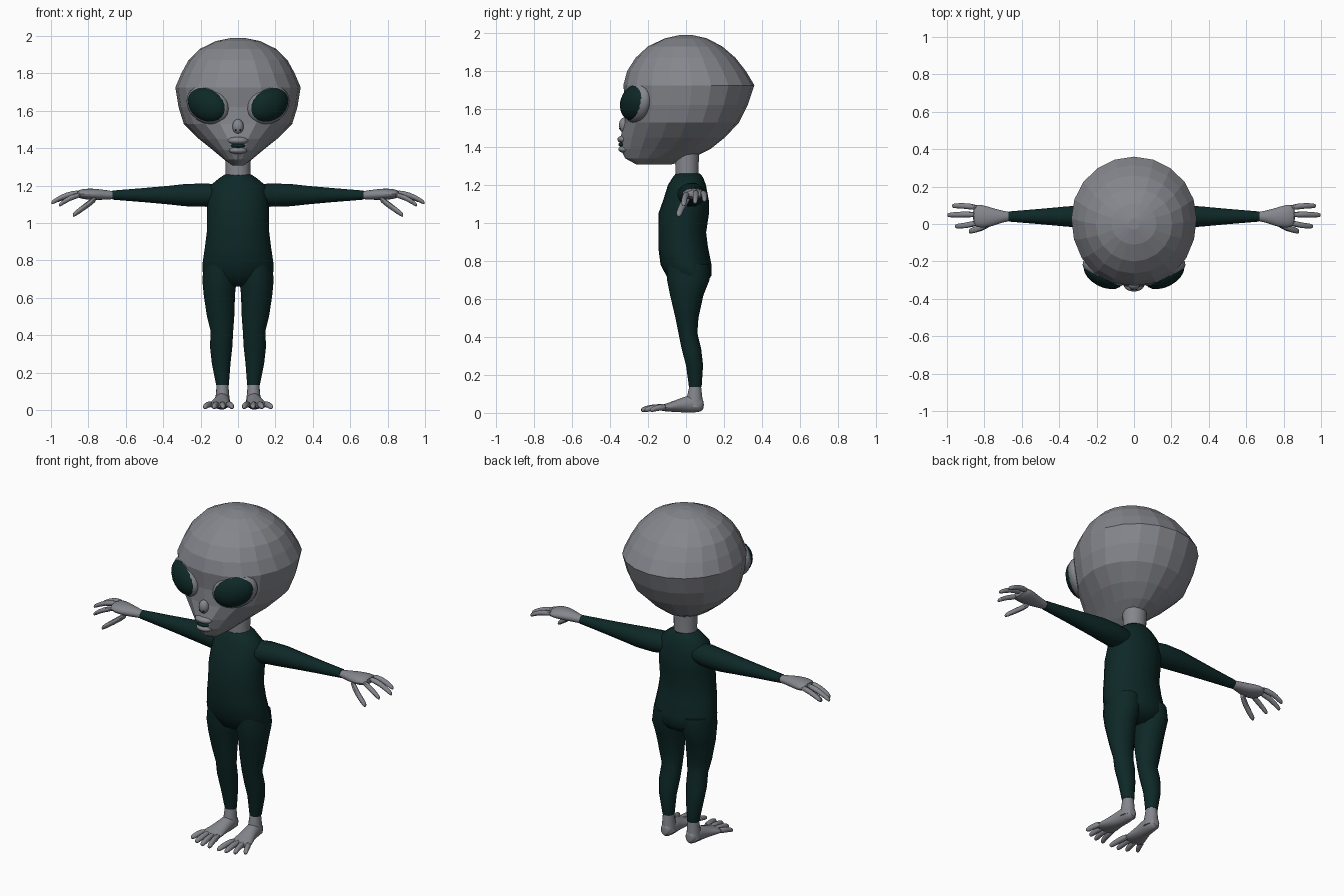
import bpy, bmesh, math
from mathutils import Vector, Matrix

if "Cube" in bpy.data.objects:
    bpy.data.objects.remove(bpy.data.objects["Cube"], do_unlink=True)


def material(name, color):
    m = bpy.data.materials.new(name)
    m.use_nodes = True
    m.diffuse_color = (*color, 1)
    m.node_tree.nodes["Principled BSDF"].inputs["Base Color"].default_value = (*color, 1)
    return m


SKIN = material("grey_skin", (0.235, 0.24, 0.265))
SUIT = material("dark_green_suit", (0.004, 0.021, 0.020))


def finish(name, bm, mat, mirror=False, smooth=True, subdiv=0):
    bmesh.ops.recalc_face_normals(bm, faces=bm.faces)
    me = bpy.data.meshes.new(name)
    bm.to_mesh(me)
    bm.free()
    me.materials.append(mat)
    if smooth:
        me.shade_smooth()
        me.set_sharp_from_angle(angle=math.radians(45))
    else:
        me.shade_flat()
    ob = bpy.data.objects.new(name, me)
    bpy.context.collection.objects.link(ob)
    if mirror:
        ob.modifiers.new("mirror", "MIRROR").use_mirror_merge = False
    if subdiv:
        ob.modifiers.new("subdivision", "SUBSURF").levels = subdiv
        ob.modifiers["subdivision"].render_levels = subdiv
    return ob


def bridge(bm, loops):
    """Skin a list of equal point loops and close both ends."""
    rows = [[bm.verts.new(p) for p in loop] for loop in loops]
    n = len(rows[0])
    for a, b in zip(rows, rows[1:]):
        for i in range(n):
            j = (i + 1) % n
            bm.faces.new((a[i], a[j], b[j], b[i]))
    bm.faces.new(rows[0])
    bm.faces.new(rows[-1])


def loft(name, axis, rings, mat, sides=14, **kw):
    """Rings are (x, y, z, radius, radius), radii in the two other axes' order."""
    u, v = {"x": ((0, 1, 0), (0, 0, 1)), "y": ((1, 0, 0), (0, 0, 1)),
            "z": ((1, 0, 0), (0, 1, 0))}[axis]
    loops = []
    for x, y, z, ru, rv in rings:
        angles = [math.tau * i / sides for i in range(sides)]
        loops.append([Vector((x, y, z)) + Vector(u) * ru * math.cos(a)
                      + Vector(v) * rv * math.sin(a) for a in angles])
    bm = bmesh.new()
    bridge(bm, loops)
    return finish(name, bm, mat, **kw)


def digit(name, axis, points, r):
    """Tapered finger or toe with a rounded tip."""
    pts = [Vector(p) for p in points]
    tip = pts[-1] + (pts[-1] - pts[-2]).normalized() * r * 0.6
    rings = [(*p, r * s, r * s) for p, s in zip(pts + [tip], (1.25, 1.1, 1.0, 0.5))]
    loft(name, axis, rings, SKIN, sides=8, mirror=True, subdiv=1)


def ellipsoid(name, center, radii, mat, rot=None, **kw):
    bm = bmesh.new()
    bmesh.ops.create_uvsphere(bm, u_segments=20, v_segments=12, radius=1)
    turn = rot or Matrix.Identity(4)
    bm.transform(Matrix.Translation(center) @ turn @ Matrix.Diagonal((*radii, 1)))
    return finish(name, bm, mat, **kw)


# Head: (height, half width, front y, back y, widest y, front narrowing)
HEAD = [(1.99, .03, -.03, .03, 0, 1), (1.972, .12, -.11, .11, 0, 1),
        (1.93, .205, -.20, .19, 0, 1), (1.87, .265, -.265, .26, .01, .95),
        (1.80, .303, -.31, .315, .02, .9), (1.725, .335, -.33, .36, .03, .85),
        (1.62, .318, -.318, .325, .02, .8), (1.53, .29, -.325, .28, 0, .95),
        (1.45, .21, -.345, .205, -.03, 1.15), (1.39, .135, -.345, .13, -.08, 1.1),
        (1.34, .075, -.32, .03, -.15, 1), (1.307, .03, -.26, -.08, -.19, 1)]
loops = []
for z, w, front, back, mid, narrow in HEAD:
    loop = []
    for i in range(20):
        a = math.tau * i / 20
        s, c = math.sin(a), math.cos(a)
        power = narrow if c < 0 else 1
        depth = (back - mid) if c > 0 else (mid - front)
        loop.append((math.copysign(abs(s) ** power, s) * w, mid + depth * c, z))
    loops.append(loop)
bm = bmesh.new()
bridge(bm, loops)
finish("head", bm, SKIN, smooth=False)

# Slanted almond eyes in raised sockets
tilt = Matrix.Rotation(math.radians(28), 4, "Z") @ Matrix.Rotation(math.radians(-24), 4, "Y")
ellipsoid("eye_socket", (.162, -.259, 1.632), (.129, .058, .1), SKIN, tilt, mirror=True)
ellipsoid("eye", (.163, -.268, 1.632), (.119, .068, .09), SUIT, tilt, mirror=True)

# Nose, nostrils and mouth
ellipsoid("nose", (0, -.325, 1.515), (.03, .028, .04), SKIN)
ellipsoid("nostril", (.012, -.348, 1.497), (.005, .005, .004), SUIT, mirror=True)
ellipsoid("upper_lip", (0, -.325, 1.44), (.055, .036, .022), SKIN)
ellipsoid("lower_lip", (0, -.322, 1.388), (.048, .034, .02), SKIN)
ellipsoid("mouth", (0, -.328, 1.413), (.04, .029, .014), SUIT)

# Neck
loft("neck", "z", [(0, .005, 1.2, .072, .066), (0, .005, 1.28, .066, .062),
                   (0, .005, 1.42, .072, .068)], SKIN)

# Suit torso
TORSO = [(1.26, .01, .07, .064), (1.24, .01, .1, .08), (1.2, .005, .148, .1),
         (1.12, 0, .163, .12), (1.05, -.012, .166, .133), (.95, -.02, .167, .126),
         (.87, -.015, .177, .131), (.78, 0, .19, .134), (.725, .015, .188, .12),
         (.685, .015, .14, .095), (.66, .015, .06, .05)]
loft("torso", "z", [(0, y, z, rx, ry) for z, y, rx, ry in TORSO], SUIT, sides=20)

# Suit legs
LEG = [(.78, .095, .01, .085, .115), (.7, .099, .012, .092, .115),
       (.62, .1, .004, .084, .09), (.5, .093, .005, .073, .062),
       (.42, .086, .01, .06, .051), (.34, .09, .028, .06, .053),
       (.25, .09, .045, .05, .046), (.135, .083, .049, .034, .034)]
loft("leg", "z", [(x, y, z, rx, ry) for z, x, y, rx, ry in LEG], SUIT, mirror=True)

# Suit sleeves
ARM = [(.08, .015, .07, .055), (.17, .03, .07, .064), (.28, .04, .06, .061),
       (.37, .04, .053, .051), (.5, .04, .041, .039), (.67, .04, .027, .025)]
loft("sleeve", "x", [(x, y, 1.149, ry, rz) for x, y, ry, rz in ARM], SUIT, mirror=True)

# Hands
loft("palm", "x", [(.65, .04, 1.148, .025, .022), (.7, .04, 1.15, .03, .025),
                   (.76, .036, 1.153, .052, .032), (.82, .042, 1.155, .066, .03),
                   (.865, .046, 1.155, .058, .02)], SKIN, mirror=True, subdiv=1)
digit("outer_finger", "x", [(.83, .086, 1.158), (.9, .098, 1.155), (.965, .097, 1.122)], .015)
digit("middle_finger", "x", [(.84, .05, 1.162), (.92, .052, 1.152), (.99, .048, 1.112)], .015)
digit("index_finger", "x", [(.83, .008, 1.155), (.895, -.008, 1.138), (.95, -.012, 1.1)], .015)
digit("thumb", "x", [(.75, .015, 1.138), (.815, -.022, 1.09), (.875, -.037, 1.047)], .018)

# Ankles and feet
loft("ankle", "z", [(.083, .045, .03, .042, .045), (.083, .045, .08, .036, .042),
                    (.083, .049, .15, .03, .03)], SKIN, mirror=True)
FOOT = [(.095, .083, .042, .022, .028), (.07, .083, .047, .038, .045),
        (.02, .084, .048, .042, .048), (-.03, .09, .04, .046, .038),
        (-.09, .098, .03, .062, .024), (-.145, .104, .024, .07, .014)]
loft("foot", "y", [(x, y, z, rx, rz) for y, x, z, rx, rz in FOOT], SKIN, mirror=True, subdiv=1)
for i, reach in enumerate((.228, .226, .21, .18)):
    tip_x = .032 + .048 * i
    root_x = .055 + .03 * i
    digit("toe_%d" % (i + 1), "y", [(root_x, -.1, .03), ((root_x + tip_x) / 2, -reach * .78, .03),
                                    (tip_x, -reach, .017)], .016)
